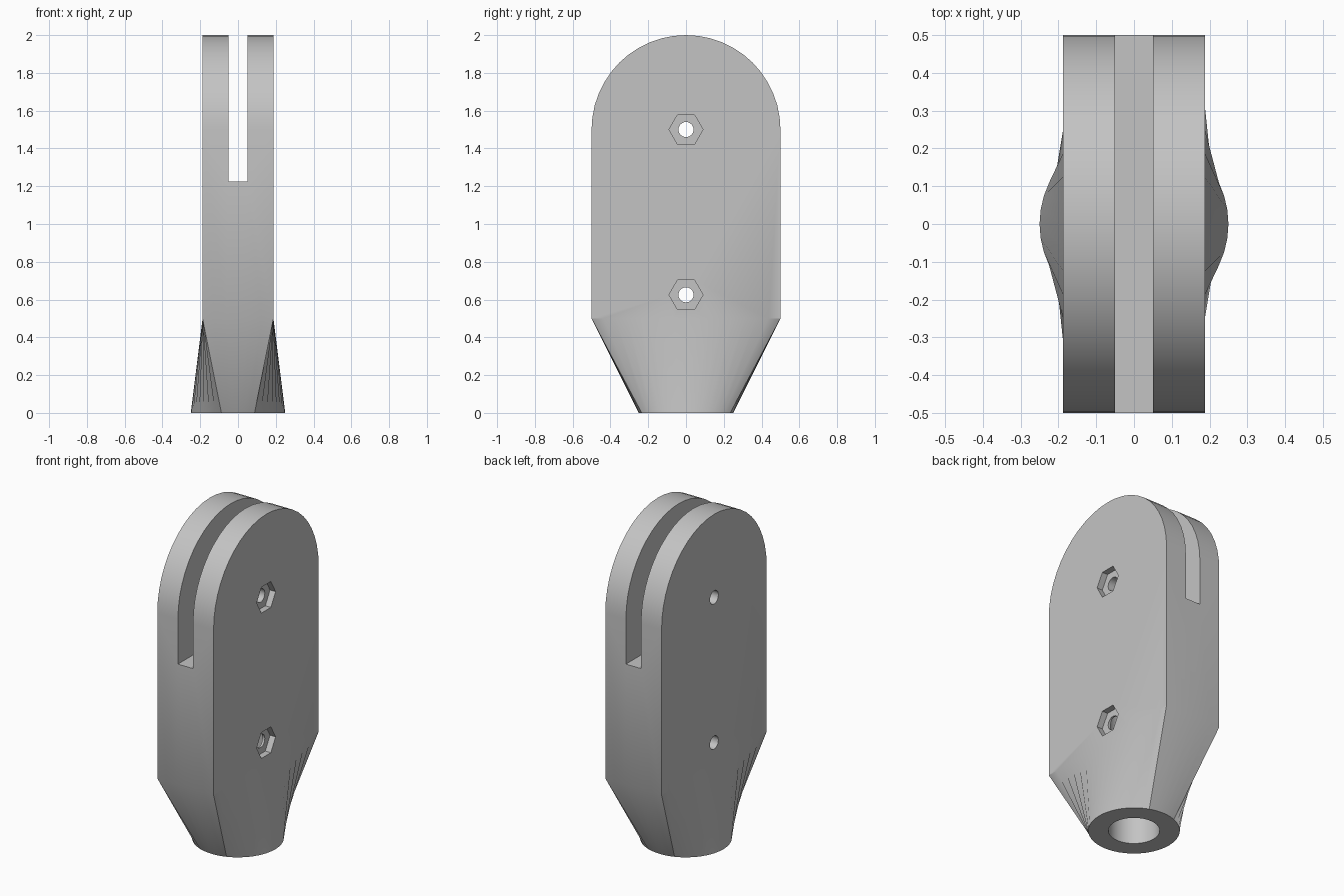
import bpy, bmesh
from math import pi, sin, cos, atan2

if "Cube" in bpy.data.objects:
    bpy.data.objects.remove(bpy.data.objects["Cube"], do_unlink=True)

W, D = 0.1875, 0.5             # half thickness and half width of the plate
SHOULDER, ARC_Z = 0.5, 1.5     # top of the neck, centre of the rounded end
FOOT_R, ARC_STEPS = 0.25, 24

grey = bpy.data.materials.new("plain grey")
grey.use_nodes = True
grey.diffuse_color = (0.55, 0.55, 0.55, 1)
grey.node_tree.nodes["Principled BSDF"].inputs["Base Color"].default_value = grey.diffuse_color


def lerp(a, b, t):
    return a + (b - a) * t


# Neck: a round foot lofted to the rectangular section of the plate
bm = bmesh.new()
corner = atan2(D, W)
angles = [-corner, corner, pi - corner, pi + corner, 2 * pi - corner]
corners = [(W, -D), (W, D), (-W, D), (-W, -D), (W, -D)]
sides = [16, 6, 16, 6]
foot, shoulder, starts = [], [], []
for i, steps in enumerate(sides):
    starts.append(len(foot))
    for k in range(steps):
        t = k / steps
        a = lerp(angles[i], angles[i + 1], t)
        foot.append(bm.verts.new((FOOT_R * cos(a), FOOT_R * sin(a), 0)))
        x, y = (lerp(p, q, t) for p, q in zip(corners[i], corners[i + 1]))
        shoulder.append(bm.verts.new((x, y, SHOULDER)))
count = len(foot)
for i in range(count):
    j = (i + 1) % count
    bm.faces.new((foot[i], foot[j], shoulder[j], shoulder[i]))
bm.faces.new(foot[::-1])

# Plate: flat sides with a rounded upper end


def arc(x):
    return [bm.verts.new((x, D * cos(pi * k / ARC_STEPS), ARC_Z + D * sin(pi * k / ARC_STEPS)))
            for k in range(ARC_STEPS + 1)]


def edge(i):
    return [shoulder[(starts[i] + k) % count] for k in range(sides[i] + 1)]


right, left = arc(W), arc(-W)
bm.faces.new(edge(0) + right)
bm.faces.new(edge(1) + [left[0], right[0]])
bm.faces.new(edge(2) + left[::-1])
bm.faces.new(edge(3) + [right[-1], left[-1]])
for k in range(ARC_STEPS):
    bm.faces.new((right[k], left[k], left[k + 1], right[k + 1]))
bmesh.ops.recalc_face_normals(bm, faces=bm.faces)
mesh = bpy.data.meshes.new("bracket_body")
bm.to_mesh(mesh)
bm.free()
body = bpy.data.objects.new("bracket_body", mesh)
bpy.context.collection.objects.link(body)
mesh.materials.append(grey)


# Cut-outs
def cut(cutter):
    cutter.hide_render = True
    cutter.data.materials.append(grey)
    bpy.context.view_layer.objects.active = body
    mod = body.modifiers.new("cut", 'BOOLEAN')
    mod.operation, mod.solver, mod.object = 'DIFFERENCE', 'EXACT', cutter
    bpy.ops.object.modifier_apply(modifier=mod.name)
    bpy.data.objects.remove(cutter, do_unlink=True)


def cylinder(sides, radius, depth, place, turn=0):
    bpy.ops.mesh.primitive_cylinder_add(vertices=sides, radius=radius, depth=depth,
                                        location=place, rotation=(0, turn, 0))
    return bpy.context.object


# Slot between the two cheeks
bpy.ops.mesh.primitive_cube_add(size=1, location=(0, 0, 1.725))
slot = bpy.context.object
slot.scale = (0.1, 1.5, 1)
cut(slot)

# Socket in the foot
cut(cylinder(48, 0.14, 1.1, (0, 0, 0.45)))

# Bolt holes with hexagonal nut pockets on one side
for z in (0.625, 1.5):
    cut(cylinder(24, 0.04, 1, (0, 0, z), pi / 2))
    cut(cylinder(6, 0.09, 0.2, (W - 0.037 + 0.1, 0, z), pi / 2))

# Smooth shading with sharp edges
bpy.ops.object.select_all(action='DESELECT')
body.select_set(True)
bpy.context.view_layer.objects.active = body
bpy.ops.object.shade_smooth_by_angle()
